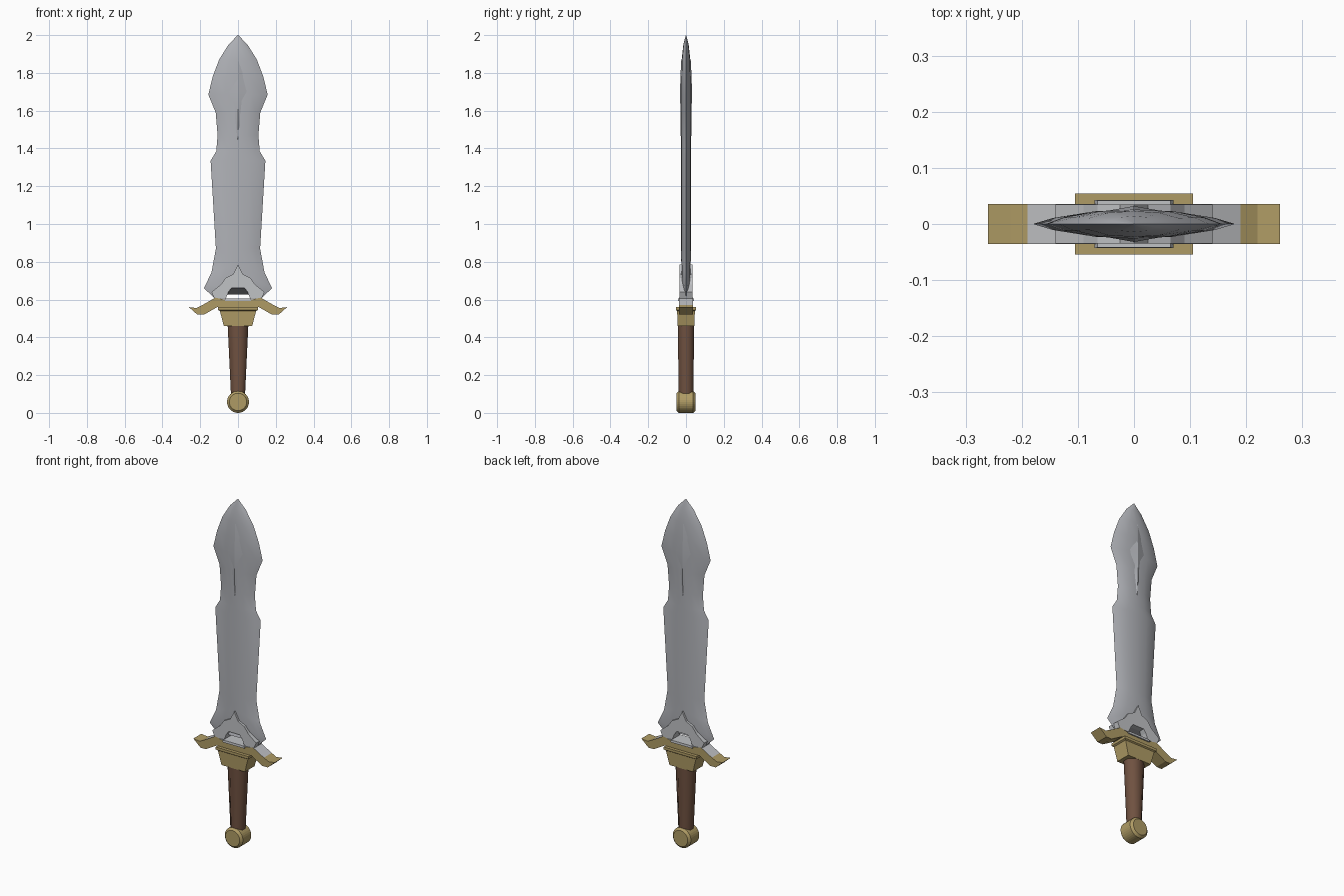
import bpy, bmesh, math

if "Cube" in bpy.data.objects:
    bpy.data.objects.remove(bpy.data.objects["Cube"])


def material(name, rgb):
    m = bpy.data.materials.new(name)
    m.use_nodes = True
    m.diffuse_color = (*rgb, 1)
    m.node_tree.nodes["Principled BSDF"].inputs["Base Color"].default_value = (*rgb, 1)
    return m


steel = material("blade_steel", (0.43, 0.44, 0.47))
silver = material("pale_steel", (0.53, 0.54, 0.56))
gold = material("aged_gold", (0.43, 0.33, 0.13))
leather = material("brown_leather", (0.16, 0.083, 0.052))


def finish(name, bm, mats, angle=None):
    bmesh.ops.remove_doubles(bm, verts=bm.verts[:], dist=0.0001)
    bmesh.ops.recalc_face_normals(bm, faces=bm.faces[:])
    mesh = bpy.data.meshes.new(name)
    bm.to_mesh(mesh)
    bm.free()
    for m in mats:
        mesh.materials.append(m)
    ob = bpy.data.objects.new(name, mesh)
    bpy.context.collection.objects.link(ob)
    if angle:
        bpy.ops.object.select_all(action="DESELECT")
        ob.select_set(True)
        bpy.context.view_layer.objects.active = ob
        bpy.ops.object.shade_smooth_by_angle(angle=math.radians(angle))
    return ob


def loft(name, section, rows, mat, angle=None):
    """Rows are (centre z, edge z, half width, half thickness)."""
    bm = bmesh.new()
    rings = [[bm.verts.new((u * w, v * t, zc + (ze - zc) * abs(u))) for u, v in section]
             for zc, ze, w, t in rows]
    n = len(section)
    for a, b in zip(rings, rings[1:]):
        for i in range(n):
            j = (i + 1) % n
            bm.faces.new((a[i], a[j], b[j], b[i]))
    bm.faces.new(rings[0])
    bm.faces.new(rings[-1])
    return finish(name, bm, [mat], angle)


def level(rows):
    return [(z, z, w, t) for z, w, t in rows]


def prism(name, half, depth, mats):
    """Mirror a half outline that starts and ends on the centre, then give it depth."""
    outline = half + [(-x, z) for x, z in reversed(half) if x > 0]
    bm = bmesh.new()
    face = bm.faces.new([bm.verts.new((x, -depth, z)) for x, z in outline])
    out = bmesh.ops.extrude_face_region(bm, geom=[face])
    moved = [g for g in out["geom"] if isinstance(g, bmesh.types.BMVert)]
    bmesh.ops.translate(bm, verts=moved, vec=(0, 2 * depth, 0))
    return finish(name, bm, mats)


# Blade: lens section swept along its waisted outline
half_lens = [(-1, 0), (-0.8, 0.45), (-0.45, 0.87), (0, 1), (0.45, 0.87), (0.8, 0.45), (1, 0)]
lens = half_lens + [(u, -v) for u, v in reversed(half_lens[1:-1])]
blade_rows = [(0.70, 0.61, 0.127, 0.022), (0.75, 0.66, 0.18, 0.024), (0.79, 0.745, 0.14, 0.025)]
blade_rows += level([(0.87, 0.117, 0.026), (1.335, 0.145, 0.026), (1.385, 0.115, 0.026),
                     (1.47, 0.108, 0.026), (1.59, 0.118, 0.026), (1.685, 0.157, 0.026),
                     (1.78, 0.134, 0.026), (1.87, 0.1, 0.023), (1.95, 0.05, 0.014),
                     (2.0, 0.001, 0.001)])
loft("blade", lens, blade_rows, steel, 30)

# Faceted ornament showing on both sides of the blade
ridge = [(-1, 0.65), (0, 1), (1, 0.65), (1, -0.65), (0, -1), (-1, -0.65)]
loft("blade_ornament", ridge,
     level([(1.445, 0.003, 0.027), (1.52, 0.024, 0.03), (1.62, 0.034, 0.03),
            (1.70, 0.063, 0.032), (1.865, 0.003, 0.026)]), steel, 20)

# Arched bracket that holds the blade
prism("blade_bracket",
      [(0, 0.785), (0.025, 0.735), (0.065, 0.715), (0.09, 0.68), (0.14, 0.64), (0.125, 0.605),
       (0.065, 0.605), (0.05, 0.64), (0.035, 0.66), (0, 0.66)], 0.035, [silver])

# Crossguard with pale upper faces on its inner part
guard = prism("crossguard",
              [(0, 0.597), (0.06, 0.597), (0.12, 0.61), (0.19, 0.57), (0.22, 0.555), (0.26, 0.56),
               (0.215, 0.52), (0.18, 0.52), (0.11, 0.56), (0, 0.55)], 0.036, [gold, silver])
for p in guard.data.polygons:
    if p.normal.z > 0.3 and abs(p.center.x) < 0.19:
        p.material_index = 1

# Collar and tapered block under the guard
square = [(-1, -1), (1, -1), (1, 1), (-1, 1)]
loft("guard_collar", square, level([(0.593, 0.07, 0.043), (0.606, 0.065, 0.042)]), silver)
loft("guard_block", square,
     level([(0.46, 0.075, 0.044), (0.54, 0.096, 0.047), (0.545, 0.105, 0.054),
            (0.56, 0.105, 0.054)]), gold)

# Grip
octagon = [(math.cos(a), math.sin(a)) for a in
           (math.tau * (i + 0.5) / 8 for i in range(8))]
octagon = [(x / 0.924, y / 0.924) for x, y in octagon]
loft("grip", octagon, level([(0.09, 0.037, 0.039), (0.47, 0.055, 0.043)]), leather, 50)

# Pommel: thick chamfered disc
steps = 16
disc = [(0.058 * math.sin(math.pi * i / steps), 0.058 + 0.058 * math.cos(math.pi * i / steps))
        for i in range(steps + 1)]
disc[0], disc[-1] = (0, disc[0][1]), (0, disc[-1][1])
pommel = prism("pommel", disc, 0.05, [gold])
chamfer = pommel.modifiers.new("chamfer", "BEVEL")
chamfer.width = 0.012
chamfer.segments = 1
chamfer.limit_method = "ANGLE"
chamfer.angle_limit = math.radians(40)
